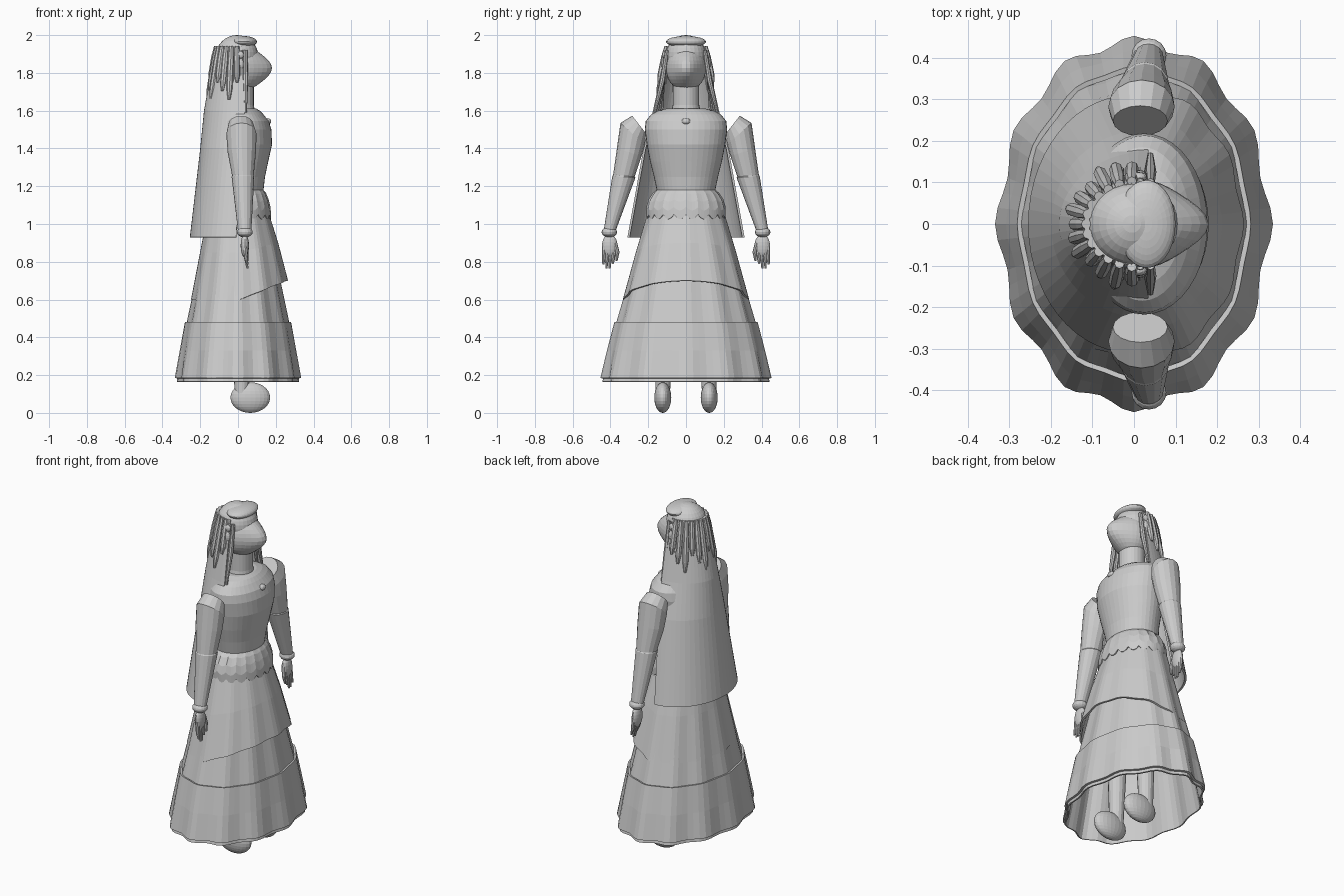
import bpy, bmesh, math
from math import sin, cos, pi
from mathutils import Vector

cube = bpy.data.objects.get("Cube")
if cube:
    bpy.data.objects.remove(cube, do_unlink=True)

grey = bpy.data.materials.new("plain_grey")
grey.use_nodes = True
grey.diffuse_color = (0.6, 0.6, 0.6, 1)
grey.node_tree.nodes["Principled BSDF"].inputs["Base Color"].default_value = (0.6, 0.6, 0.6, 1)


def finish(name, bm, thick=0):
    bmesh.ops.recalc_face_normals(bm, faces=bm.faces)
    me = bpy.data.meshes.new(name)
    bm.to_mesh(me)
    bm.free()
    me.materials.append(grey)
    ob = bpy.data.objects.new(name, me)
    bpy.context.collection.objects.link(ob)
    if thick:
        mod = ob.modifiers.new("thickness", "SOLIDIFY")
        mod.thickness = thick
    return ob


def skin(name, rings, closed=True, caps=True, thick=0):
    """Join rings of points, all with the same count, into a surface."""
    bm = bmesh.new()
    loops = [[bm.verts.new(p) for p in ring] for ring in rings]
    n = len(loops[0])
    for a, b in zip(loops, loops[1:]):
        for i in range(n if closed else n - 1):
            j = (i + 1) % n
            bm.faces.new((a[i], a[j], b[j], b[i]))
    if caps:
        bm.faces.new(loops[0])
        bm.faces.new(loops[-1])
    return finish(name, bm, thick)


def lathe(name, profile, n=48, ripple=0, hem=None, caps=False, thick=0):
    """Elliptical rings (z, centre x, radius x, radius y), rippled towards the hem."""
    rings = []
    for k, (z, cx, rx, ry) in enumerate(profile):
        f = k / (len(profile) - 1)
        ring = []
        for i in range(n):
            t = 2 * pi * i / n
            w = 1 + ripple * (0.4 + 0.6 * f) * cos(12 * t)
            dz = f * hem(t) if hem else 0
            ring.append((cx + rx * w * cos(t), ry * w * sin(t), z + dz))
        rings.append(ring)
    return skin(name, rings, caps=caps, thick=thick)


def ball(name, centre, radii, seg=24, warp=None):
    bm = bmesh.new()
    bmesh.ops.create_uvsphere(bm, u_segments=seg, v_segments=seg // 2 + 2, radius=1)
    for v in bm.verts:
        d = v.co.copy()
        v.co = Vector(c + r * a for c, r, a in zip(centre, radii, d))
        if warp:
            v.co += warp(d)
    return finish(name, bm)


def rod(name, path, radii, n=8):
    """Round tapered rod through a few points."""
    pts = [Vector(p) for p in path]
    rings = []
    axis = (pts[-1] - pts[0]).normalized()
    u = axis.cross(Vector((1, 0, 0.1))).normalized()
    v = axis.cross(u)
    for p, r in zip(pts, radii):
        rings.append([p + r * (cos(2 * pi * i / n) * u + sin(2 * pi * i / n) * v) for i in range(n)])
    return skin(name, rings)


# Skirt in three layers
lathe("underskirt", [(1.08, 0, 0.15, 0.19), (0.8, 0, 0.20, 0.27), (0.48, 0, 0.265, 0.36),
                     (0.165, 0, 0.315, 0.43)], 72, 0.03, thick=0.008)
lathe("lower_tier", [(0.48, 0, 0.278, 0.375), (0.33, 0, 0.302, 0.41), (0.185, 0, 0.325, 0.44)],
      72, 0.03, thick=0.012)
lathe("overskirt", [(1.08, 0, 0.155, 0.195), (0.85, 0.006, 0.204, 0.262), (0.6, 0.008, 0.252, 0.328)],
      72, 0.02, hem=lambda t: 0.1 * max(0, cos(t)), thick=0.01)

# Hip band with a scalloped edge
lathe("hip_band", [(1.18, 0.01, 0.125, 0.155), (1.165, 0.01, 0.138, 0.175), (1.13, 0.01, 0.152, 0.198),
                   (1.09, 0.01, 0.162, 0.21), (1.05, 0.01, 0.165, 0.208)], 80,
      hem=lambda t: -0.025 * abs(sin(10 * t)), thick=0.006)

# Bodice, neck and brooch
lathe("bodice", [(1.13, 0.01, 0.12, 0.155), (1.18, 0.01, 0.125, 0.155), (1.25, 0.015, 0.128, 0.17),
                 (1.33, 0.02, 0.14, 0.19), (1.42, 0.025, 0.155, 0.207), (1.5, 0.025, 0.152, 0.218),
                 (1.545, 0.025, 0.138, 0.213), (1.58, 0.02, 0.115, 0.185), (1.6, 0.02, 0.095, 0.145),
                 (1.612, 0.015, 0.08, 0.1)], 40, caps=True)
lathe("neck", [(1.58, 0.015, 0.076, 0.08), (1.63, 0.015, 0.069, 0.07), (1.75, 0.015, 0.069, 0.07)], 24, caps=True)
ball("brooch", (0.158, 0, 1.543), (0.018, 0.024, 0.017), 12)

# Head drawn out to a pointed nose
ball("head", (0.02, 0, 1.825), (0.11, 0.106, 0.122), 32,
     lambda d: Vector((0.05 * max(0, d.x) ** 5, 0, 0)))
ball("hair_cap", (-0.005, 0, 1.89), (0.112, 0.108, 0.11), 28)
ball("head_band", (0.03, 0, 1.965), (0.07, 0.106, 0.03), 28)

# Veil open at the front
veil = []
for z, cx, rx, ry in [(1.94, 0.02, 0.14, 0.10), (1.6, 0.035, 0.215, 0.175),
                      (1.4, 0.02, 0.22, 0.225), (0.93, -0.01, 0.245, 0.31)]:
    veil.append([(cx + rx * cos(t), ry * sin(t), z)
                 for t in (pi / 2 + pi * i / 28 for i in range(29))])
skin("veil", veil, closed=False, caps=False, thick=0.012)

# Hair locks over the veil, with longer ones under its sides
for i in range(13):
    t = pi * (0.56 + 0.88 * i / 12)
    end = 1.75 - 0.045 * (i % 3)
    f = (1.94 - end) / 0.34

    def at(k):
        s = f * k
        return (0.02 + 0.015 * s + (0.135 + 0.075 * s) * cos(t), (0.104 + 0.075 * s) * sin(t), 1.94 - 0.34 * s)
    rod(f"hair_lock_{i + 1}", [at(0), at(0.3), at(0.8), at(1)], (0.012, 0.017, 0.016, 0.007))


def sided(side, tag):
    def m(x, y, z):
        return (x, side * y, z)

    for i in range(4):
        x = 0.04 - 0.025 * i
        rod(f"{tag}_side_lock_{i + 1}", [m(x, 0.10, 1.92), m(x, 0.125, 1.76), m(x, 0.165 - 0.012 * i, 1.59)],
            (0.01, 0.014, 0.007))

    # Earring
    ball(f"{tag}_ear_stud", m(0.012, 0.113, 1.895), (0.02, 0.012, 0.02), 12)
    ball(f"{tag}_ear_drop", m(0.012, 0.116, 1.845), (0.02, 0.014, 0.032), 12)

    # Sleeve: inner and outer edge of each ring, centre x and radius x
    rings = []
    for y0, z0, y1, z1, cx, rx in [(0.212, 1.48, 0.285, 1.573, 0.015, 0.066), (0.217, 1.42, 0.347, 1.535, 0.018, 0.08),
                                   (0.235, 1.36, 0.366, 1.4, 0.02, 0.075), (0.272, 1.25, 0.386, 1.26, 0.026, 0.057),
                                   (0.268, 1.245, 0.39, 1.255, 0.026, 0.06), (0.37, 0.97, 0.435, 0.97, 0.035, 0.036)]:
        rings.append([m(cx + rx * sin(t), (y0 + y1) / 2 + (y1 - y0) / 2 * cos(t), (z0 + z1) / 2 + (z1 - z0) / 2 * cos(t))
                      for t in (2 * pi * i / 16 for i in range(16))])
    skin(f"{tag}_sleeve", rings)
    ball(f"{tag}_cuff", m(0.036, 0.406, 0.957), (0.042, 0.041, 0.028), 16)

    # Hand
    ball(f"{tag}_palm", m(0.036, 0.404, 0.885), (0.022, 0.041, 0.062), 16)
    for i in range(4):
        y = 0.383 + 0.017 * i
        tip = (0.79, 0.765, 0.765, 0.785)[i]
        rod(f"{tag}_finger_{i + 1}", [m(0.038, y, 0.88), m(0.042, y + 0.002, 0.82), m(0.05, y + 0.004, tip)],
            (0.011, 0.01, 0.005))
    rod(f"{tag}_thumb", [m(0.04, 0.375, 0.9), m(0.045, 0.363, 0.85), m(0.05, 0.368, 0.805)],
        (0.011, 0.011, 0.006))

    # Leg and foot
    rod(f"{tag}_leg", [m(0.02, 0.1, 1.0), m(0.02, 0.115, 0.55), m(0.02, 0.123, 0.1)], (0.075, 0.055, 0.038), 16)
    ball(f"{tag}_foot", m(0.065, 0.123, 0.081), (0.105, 0.045, 0.081), 24)


sided(1, "left")
sided(-1, "right")
